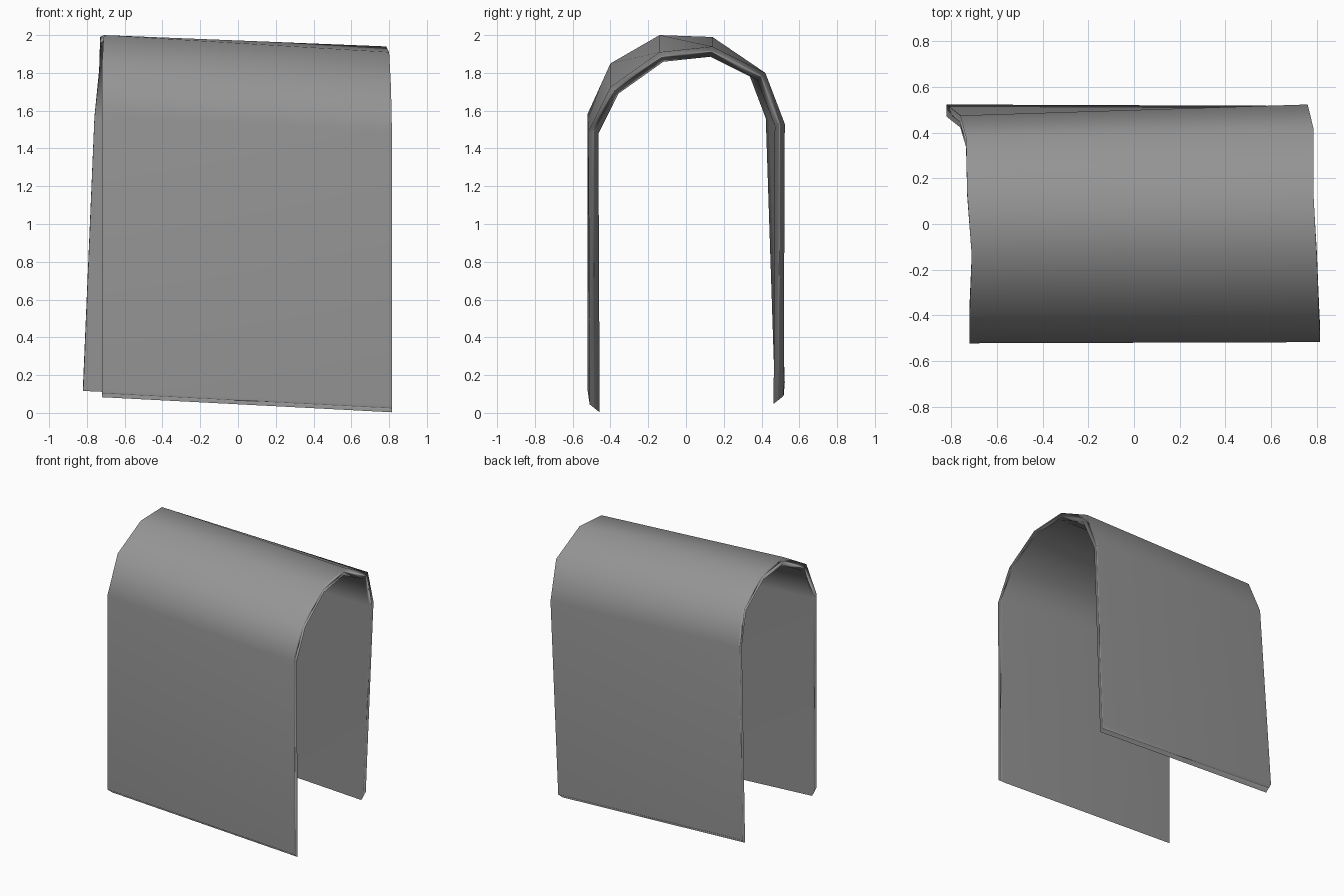
import bpy, bmesh
from mathutils import Vector

if "Cube" in bpy.data.objects:
    bpy.data.objects.remove(bpy.data.objects["Cube"])

THICK = 0.053
DROP = 0.042  # inner edge hangs lower than the outer edge at the hems

# Outer profile (x, y, z) at each open end, from front hem over the top to back hem
LEFT = [(-0.72, -0.522, 0.125), (-0.72, -0.522, 1.58), (-0.72, -0.40, 1.85), (-0.71, -0.14, 2.0),
        (-0.73, 0.14, 1.99), (-0.735, 0.38, 1.82), (-0.76, 0.475, 1.57), (-0.82, 0.523, 0.16)]
RIGHT = [(0.815, -0.510, 0.045), (0.815, -0.517, 1.49), (0.81, -0.40, 1.725), (0.80, -0.14, 1.91),
         (0.785, 0.14, 1.94), (0.785, 0.42, 1.80), (0.76, 0.523, 1.53), (0.70, 0.517, 0.09)]


def inset(profile):
    """Offset a profile inward in the y-z plane with mitred corners."""
    pts = [Vector(p) for p in profile]
    normals = []
    for a, b in zip(pts, pts[1:]):
        normals.append(Vector((0, b.z - a.z, a.y - b.y)).normalized())
    result = []
    for i, p in enumerate(pts):
        n0 = normals[max(i - 1, 0)]
        n1 = normals[min(i, len(normals) - 1)]
        mitre = (n0 + n1) / (1 + n0.dot(n1))
        q = p + mitre * THICK
        if i in (0, len(pts) - 1):
            q.z -= DROP
        result.append(q)
    return result


# Draped arch shell: closed cross-section loops at both ends, bridged together
bm = bmesh.new()
loops = []
for end in (LEFT, RIGHT):
    outer = [bm.verts.new(p) for p in end]
    inner = [bm.verts.new(p) for p in inset(end)]
    for i in range(len(end) - 1):
        bm.faces.new((outer[i], outer[i + 1], inner[i + 1], inner[i]))
    loops.append(outer + inner[::-1])
a, b = loops
for i in range(len(a)):
    j = (i + 1) % len(a)
    bm.faces.new((a[i], a[j], b[j], b[i]))
bmesh.ops.recalc_face_normals(bm, faces=bm.faces)
for f in bm.faces:
    f.smooth = True

mesh = bpy.data.meshes.new("draped_arch_cover")
bm.to_mesh(mesh)
bm.free()
cover = bpy.data.objects.new("draped_arch_cover", mesh)
bpy.context.collection.objects.link(cover)

# Soft shading everywhere: the thin rims blend into the large panels
weighted = cover.modifiers.new("soft_rims", 'WEIGHTED_NORMAL')
weighted.mode = 'FACE_AREA'
weighted.weight = 50

# Dark grey surface
grey = bpy.data.materials.new("dark_grey")
grey.diffuse_color = (0.3, 0.3, 0.3, 1)
grey.use_nodes = True
grey.node_tree.nodes["Principled BSDF"].inputs["Base Color"].default_value = grey.diffuse_color
mesh.materials.append(grey)
